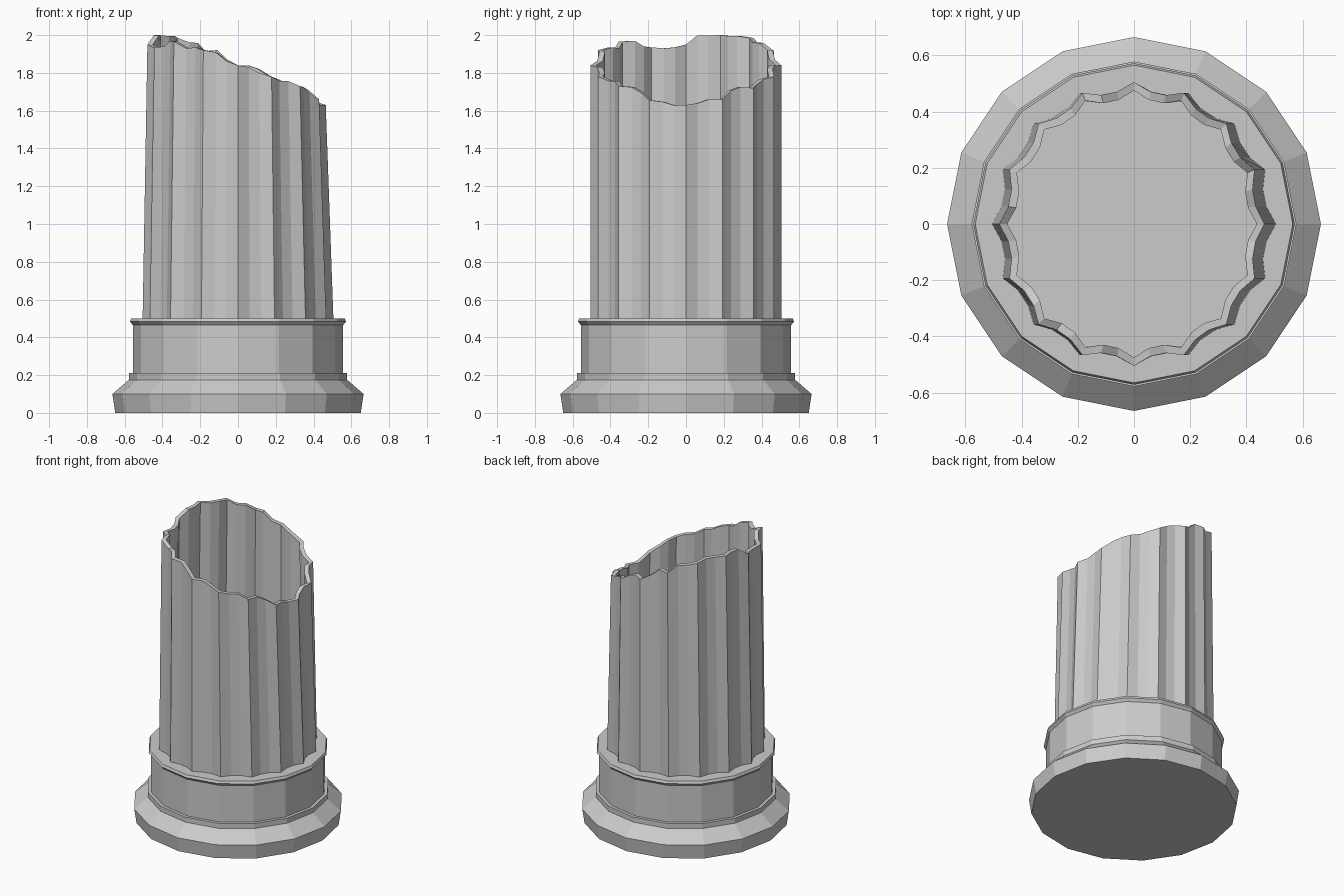
import bpy, math

if "Cube" in bpy.data.objects:
    bpy.data.objects.remove(bpy.data.objects["Cube"])

SIDES = 16

def make_object(name, verts, faces):
    mesh = bpy.data.meshes.new(name)
    mesh.from_pydata(verts, [], faces)
    mesh.update()
    obj = bpy.data.objects.new(name, mesh)
    bpy.context.collection.objects.link(obj)
    return obj

def bridge(a, b, n):
    # quads joining two rings of n vertices starting at a and b
    return [(a + i, a + (i + 1) % n, b + (i + 1) % n, b + i) for i in range(n)]

# Moulded pedestal: 16-sided lathe of (radius, height)
profile = [(0.65, 0), (0.665, 0.10), (0.578, 0.175), (0.578, 0.21), (0.557, 0.21),
           (0.557, 0.465), (0.572, 0.483), (0.565, 0.50)]
verts, faces = [], []
for r, z in profile:
    for i in range(SIDES):
        a = math.tau * i / SIDES
        verts.append((r * math.cos(a), r * math.sin(a), z))
for k in range(len(profile) - 1):
    faces += bridge(k * SIDES, (k + 1) * SIDES, SIDES)
last = (len(profile) - 1) * SIDES
faces += [tuple(reversed(range(SIDES))), tuple(range(last, last + SIDES))]
make_object("pedestal", verts, faces)

# Broken fluted shaft: height of the break at each ridge, counter-clockwise from +x
ridge_z = [1.63, 1.66, 1.72, 1.78, 1.84, 1.915, 1.985, 2.0,
           1.95, 1.935, 1.965, 1.92, 1.84, 1.78, 1.73, 1.655]
# small chips at the two points inside each flute
chips = {0: (0.0, 0.01), 1: (0.025, 0.025), 2: (0.0, 0.005), 3: (0.02, 0.02),
         4: (0.005, 0.03), 5: (0.02, 0.0), 6: (0.005, 0.0), 7: (0.015, 0.03),
         8: (-0.01, -0.01), 9: (-0.005, 0.015), 10: (-0.02, 0.0), 11: (0.015, -0.005),
         12: (0.01, 0.0), 13: (-0.005, 0.01), 14: (0.02, 0.015), 15: (0.0, -0.01)}

def shaft_ring(inset, top):
    ring = []
    for i in range(SIDES):
        for j in range(3):
            t = j / 3
            a = math.tau * (i + t) / SIDES
            r = (0.475 if j else 0.505) - inset
            x, y, z = r * math.cos(a), r * math.sin(a), 0.5
            if top:
                z = ridge_z[i] * (1 - t) + ridge_z[(i + 1) % SIDES] * t
                z += chips[i][j - 1] if j else 0
                z = min(z, 2.0)
                x *= 0.92 if x > 0 else 0.95   # slight taper across x
            ring.append((x, y, z))
    return ring

n = SIDES * 3
verts = (shaft_ring(0, False) + shaft_ring(0, True)
         + shaft_ring(0.03, True) + shaft_ring(0.03, False))
faces = bridge(0, n, n) + bridge(n, 2 * n, n) + bridge(2 * n, 3 * n, n)
make_object("fluted_shaft", verts, faces)
